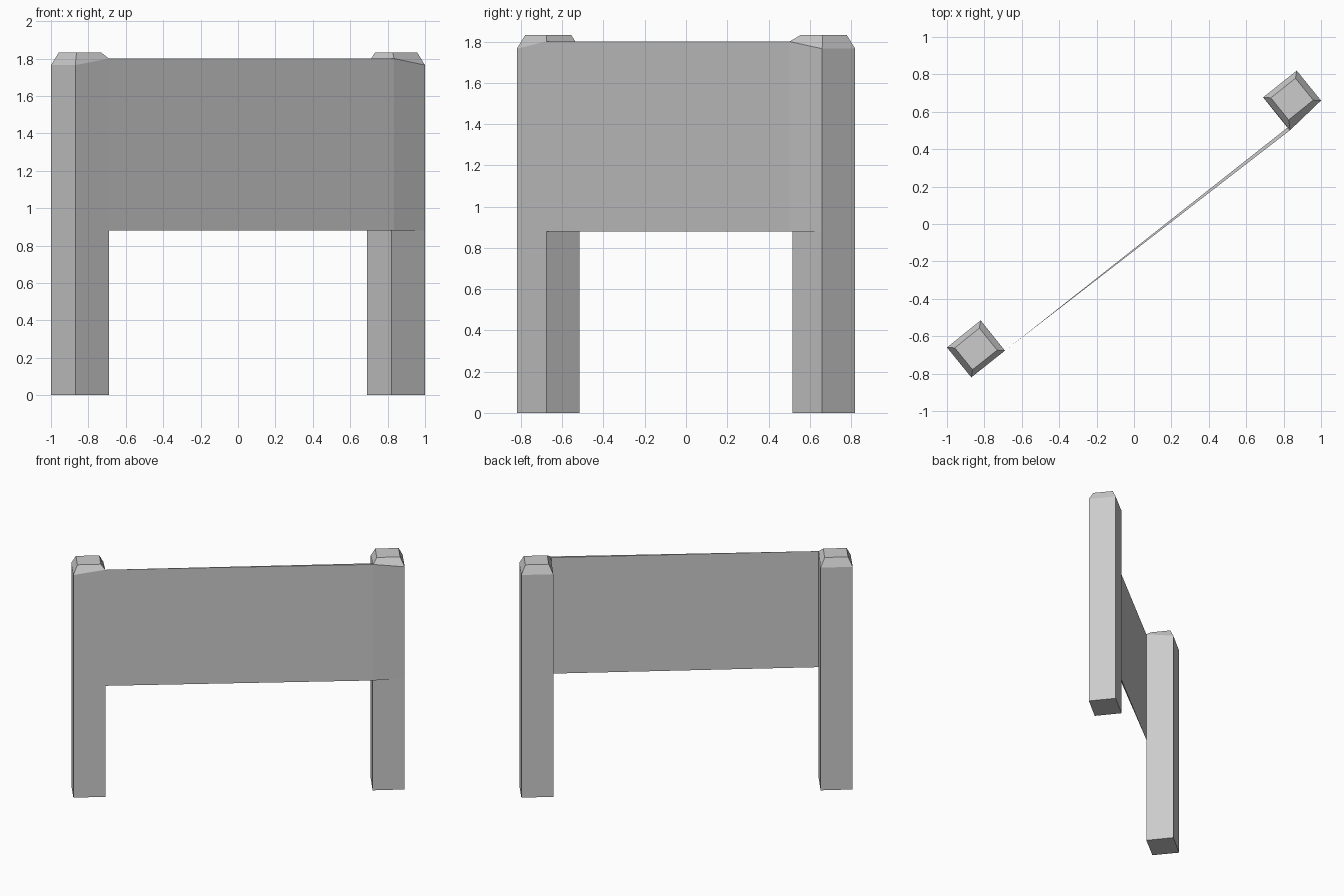
import bpy, bmesh

if "Cube" in bpy.data.objects:
    bpy.data.objects.remove(bpy.data.objects["Cube"])

grey = bpy.data.materials.new("plain grey")
grey.diffuse_color = (0.6, 0.6, 0.6, 1)
grey.use_nodes = True
grey.node_tree.nodes["Principled BSDF"].inputs["Base Color"].default_value = grey.diffuse_color

PANEL_Z = (0.88, 1.80)
EAVE_Z, CAP_Z = 1.765, 1.832


def loft(name, rings):
    """Skin a stack of equal-length rings and close both ends."""
    bm = bmesh.new()
    rows = [[bm.verts.new(p) for p in ring] for ring in rings]
    n = len(rows[0])
    for a, b in zip(rows, rows[1:]):
        for i in range(n):
            j = (i + 1) % n
            bm.faces.new((a[i], a[j], b[j], b[i]))
    bm.faces.new(rows[0][::-1])
    bm.faces.new(rows[-1])
    bmesh.ops.remove_doubles(bm, verts=bm.verts, dist=1e-5)
    bmesh.ops.recalc_face_normals(bm, faces=bm.faces)
    me = bpy.data.meshes.new(name)
    bm.to_mesh(me)
    bm.free()
    me.materials.append(grey)
    ob = bpy.data.objects.new(name, me)
    bpy.context.collection.objects.link(ob)


def post(name, corners, k, joint):
    """Square post; corner k carries the panel and has a raised eave."""
    def level(pts, z):
        return [(x, y, z) for x, y in pts]

    upper = list(corners)
    upper[k] = joint
    rings = [level(corners, 0)]
    if joint != corners[k]:                      # small step under the panel
        rings += [level(corners, PANEL_Z[0]), level(upper, PANEL_Z[0])]
    eave = level(upper, EAVE_Z)
    eave[k] = (*joint, PANEL_Z[1])
    cx = sum(p[0] for p in corners) / 4
    cy = sum(p[1] for p in corners) / 4
    cap = [(cx + (x - cx) * 0.73, cy + (y - cy) * 0.73, CAP_Z) for x, y in corners]
    loft(name, rings + [eave, cap])


# Posts, mirrored through the centre
left = [(-1, -0.66), (-0.87, -0.82), (-0.69, -0.677), (-0.82, -0.515)]
right = [(-x, -y) for x, y in left]
joint_left, joint_right = left[2], (0.835, 0.502)
post("left_post", left, 2, joint_left)
post("right_post", right, 3, joint_right)

# Panel: thin wedge between the posts
plan = [joint_left, joint_right, right[3]]
loft("panel", [[(x, y, z) for x, y in plan] for z in PANEL_Z])
